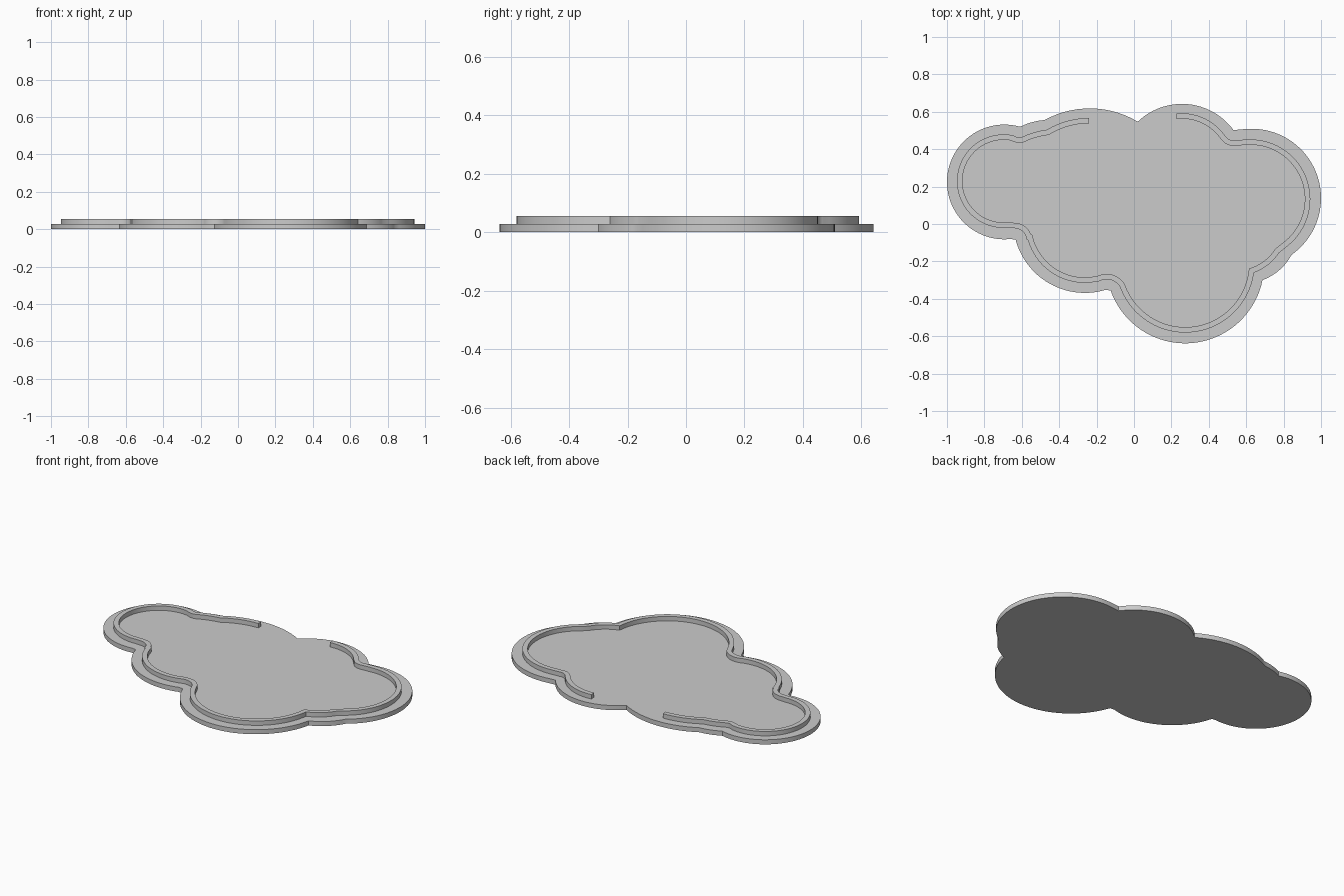
import bpy, bmesh, math
from mathutils import Vector

if "Cube" in bpy.data.objects:
    bpy.data.objects.remove(bpy.data.objects["Cube"])

grey = bpy.data.materials.new("light_grey")
grey.use_nodes = True
grey.diffuse_color = (0.6, 0.6, 0.6, 1)
grey.node_tree.nodes["Principled BSDF"].inputs["Base Color"].default_value = (0.6, 0.6, 0.6, 1)

BASE_TOP, RIM_TOP, RIM_WIDTH = 0.028, 0.055, 0.029


def arc(start, mid, end):
    """Points on the circular arc that runs from start through mid to end."""
    a, b, c = Vector(start), Vector(mid), Vector(end)
    u, v = b - a, c - a
    d = 2 * (u.x * v.y - u.y * v.x)
    uu, vv = u.dot(u), v.dot(v)
    centre = a + Vector((v.y * uu - u.y * vv, u.x * vv - v.x * uu)) / d
    angle = lambda p: math.atan2(p.y - centre.y, p.x - centre.x)
    a0 = angle(a)
    sweep = (angle(c) - a0) % math.tau
    if (angle(b) - a0) % math.tau > sweep:
        sweep -= math.tau
    radius = (a - centre).length
    steps = max(5, int(abs(sweep) / 0.07))
    return [centre + radius * Vector((math.cos(a0 + sweep * i / steps),
                                      math.sin(a0 + sweep * i / steps)))
            for i in range(steps + 1)]


def path(arcs):
    """Join arcs end to end, dropping points that coincide."""
    points = []
    for triple in arcs:
        for p in arc(*triple):
            if not points or (p - points[-1]).length > 0.004:
                points.append(p)
    return points


def ribbon(points, width):
    """Closed outline of a strip of constant width along an open path."""
    left, right = [], []
    for i, p in enumerate(points):
        before = (p - points[i - 1]).normalized() if i else None
        after = (points[i + 1] - p).normalized() if i + 1 < len(points) else None
        before, after = before or after, after or before
        n0 = Vector((-before.y, before.x))
        n1 = Vector((-after.y, after.x))
        miter = (n0 + n1).normalized()
        miter *= width / 2 / max(0.4, miter.dot(n1))
        left.append(p + miter)
        right.append(p - miter)
    return right + left[::-1]


def prism(name, outline, bottom, top):
    """Extrude a flat outline upwards into a solid."""
    bm = bmesh.new()
    face = bm.faces.new([bm.verts.new((p.x, p.y, bottom)) for p in outline])
    lifted = bmesh.ops.extrude_face_region(bm, geom=[face], use_keep_orig=True)["geom"]
    for v in lifted:
        if isinstance(v, bmesh.types.BMVert):
            v.co.z = top
    bmesh.ops.recalc_face_normals(bm, faces=bm.faces)
    mesh = bpy.data.meshes.new(name)
    bm.to_mesh(mesh)
    bm.free()
    mesh.materials.append(grey)
    obj = bpy.data.objects.new(name, mesh)
    bpy.context.collection.objects.link(obj)
    bpy.ops.object.select_all(action="DESELECT")
    obj.select_set(True)
    bpy.context.view_layer.objects.active = obj
    bpy.ops.object.shade_smooth_by_angle(angle=math.radians(25))
    return obj


# Cloud-shaped base plate, one arc per lobe
base_arcs = [
    ((-.61, .52), (-1, .225), (-.66, -.08)),
    ((-.633, -.084), (-.5, -.286), (-.155, -.353)),
    ((-.125, -.355), (.275, -.638), (.687, -.30)),
    ((.687, -.30), (.778, -.246), (.842, -.165)),
    ((.842, -.165), (1, .135), (.60, .508)),
    ((.532, .502), (.265, .642), (.02, .547)),
    ((.02, .547), (-.243, .618), (-.478, .556)),
    ((-.478, .556), (-.543, .545), (-.605, .522)),
]
prism("base_plate", path(base_arcs), 0, BASE_TOP)

# Raised rim, open at the back
rim_arcs = [
    ((-.24, .553), (-.36, .535), (-.462, .49)),
    ((-.462, .49), (-.53, .476), (-.595, .451)),
    ((-.595, .451), (-.62, .449), (-.65, .46)),
    ((-.65, .46), (-.932, .225), (-.68, -.006)),
    ((-.64, -.008), (-.585, -.03), (-.562, -.07)),
    ((-.556, -.07), (-.44, -.243), (-.20, -.293)),
    ((-.19, -.292), (-.13, -.283), (-.068, -.32)),
    ((-.06, -.335), (.275, -.566), (.628, -.249)),
    ((.628, -.249), (.709, -.206), (.765, -.144)),
    ((.805, -.112), (.928, .133), (.60, .437)),
    ((.545, .434), (.5, .441), (.478, .461)),
    ((.474, .465), (.38, .547), (.227, .576)),
]
prism("raised_rim", ribbon(path(rim_arcs), RIM_WIDTH), BASE_TOP - 0.005, RIM_TOP)
